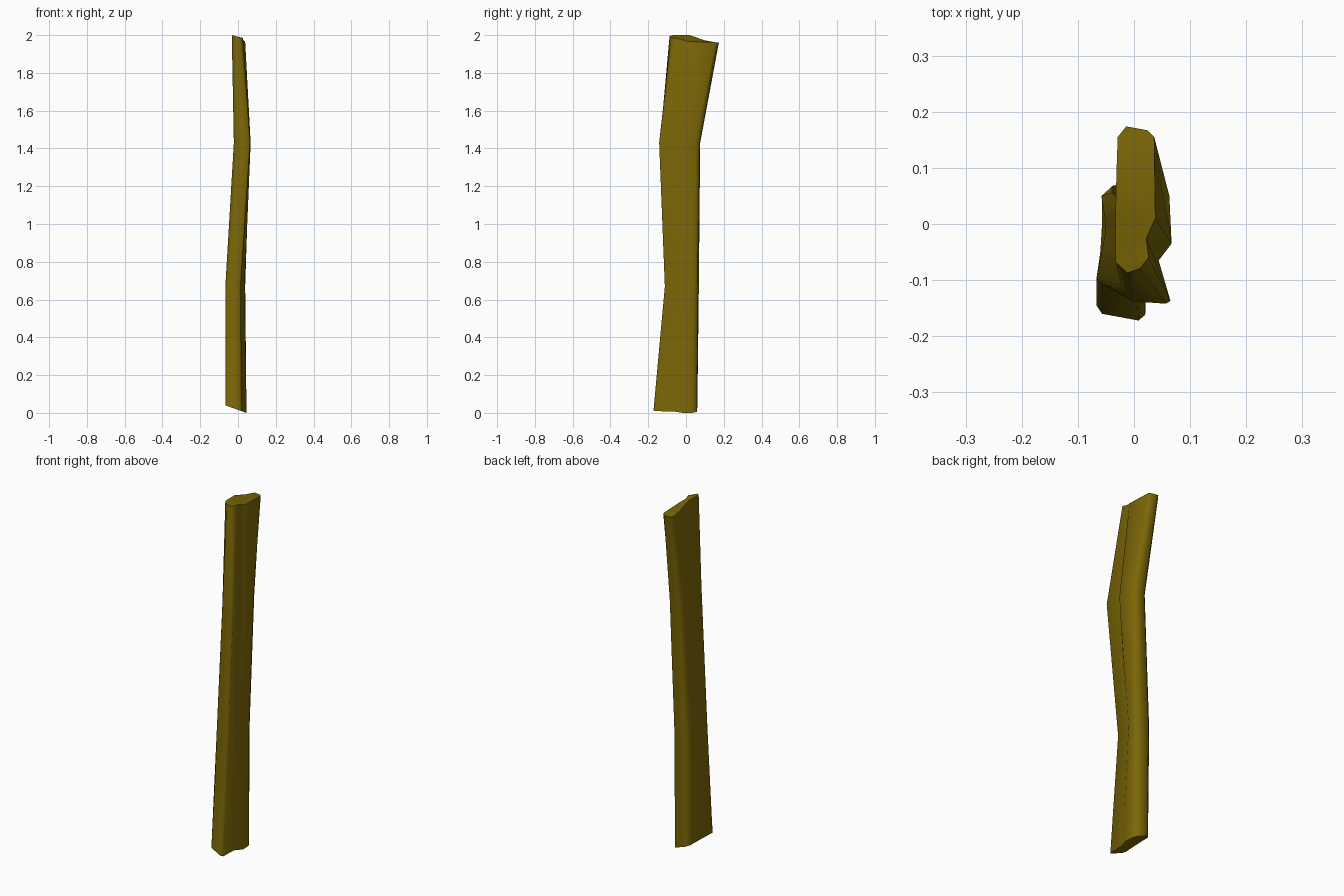
import bpy, bmesh

if "Cube" in bpy.data.objects:
    bpy.data.objects.remove(bpy.data.objects["Cube"])

# Cross-sections (x, y), counter-clockwise from the front-left corner;
# each has a front lobe, a groove on the +x side, a back lobe and a faint groove on -x.
bottom = [(-.067, -.145), (-.057, -.16), (.008, -.172), (.02, -.162), (.022, -.07),
          (.045, -.015), (.043, .035), (.03, .057), (-.035, .06), (-.057, .042),
          (-.057, 0), (-.06, -.05)]
lower = [(-.067, -.098), (-.056, -.107), (.005, -.112), (.015, -.107), (.014, -.035),
         (.035, 0), (.038, .045), (.03, .062), (-.038, .068), (-.058, .05),
         (-.052, .01), (-.052, -.02)]
upper = [(-.022, -.11), (-.002, -.138), (.057, -.142), (.065, -.137), (.044, -.065),
         (.067, -.035), (.063, .05), (.052, .073), (-.005, .075), (-.02, .06),
         (-.018, .015), (-.018, -.04)]
top = [(-.033, -.068), (-.012, -.087), (.01, -.08), (.026, -.06), (.022, -.025),
       (.038, .01), (.036, .155), (.024, .167), (-.014, .174), (-.029, .155),
       (-.031, .1), (-.033, .02)]
top_z = [2.0, 1.995, 1.986, 1.985, 1.978, 1.966, 1.962, 1.96, 1.96, 1.959, 1.972, 2.0]

# Slanted saw cut at the bottom, worn broken end at the top
rings = [
    [(x, y, .04 * (.045 - x) / .112) for x, y in bottom],
    [(x, y, .67) for x, y in lower],
    [(x, y, 1.43) for x, y in upper],
    [(x, y, z) for (x, y), z in zip(top, top_z)],
]

# Warped plank lofted through the sections
bm = bmesh.new()
loops = [[bm.verts.new(p) for p in ring] for ring in rings]
n = len(bottom)
for a, b in zip(loops, loops[1:]):
    for i in range(n):
        j = (i + 1) % n
        bm.faces.new((a[i], a[j], b[j], b[i]))
caps = [bm.faces.new(loops[0][::-1]), bm.faces.new(loops[-1])]
bmesh.ops.triangulate(bm, faces=caps)
bmesh.ops.recalc_face_normals(bm, faces=bm.faces[:])
mesh = bpy.data.meshes.new("wooden_plank")
bm.to_mesh(mesh)
bm.free()
plank = bpy.data.objects.new("wooden_plank", mesh)
bpy.context.collection.objects.link(plank)

# Dark olive-brown wood
wood = bpy.data.materials.new("wood")
wood.diffuse_color = (.2, .135, .002, 1)
wood.use_nodes = True
wood.node_tree.nodes["Principled BSDF"].inputs["Base Color"].default_value = wood.diffuse_color
mesh.materials.append(wood)

bpy.context.view_layer.objects.active = plank
plank.select_set(True)
bpy.ops.object.shade_smooth_by_angle(angle=1.05)
